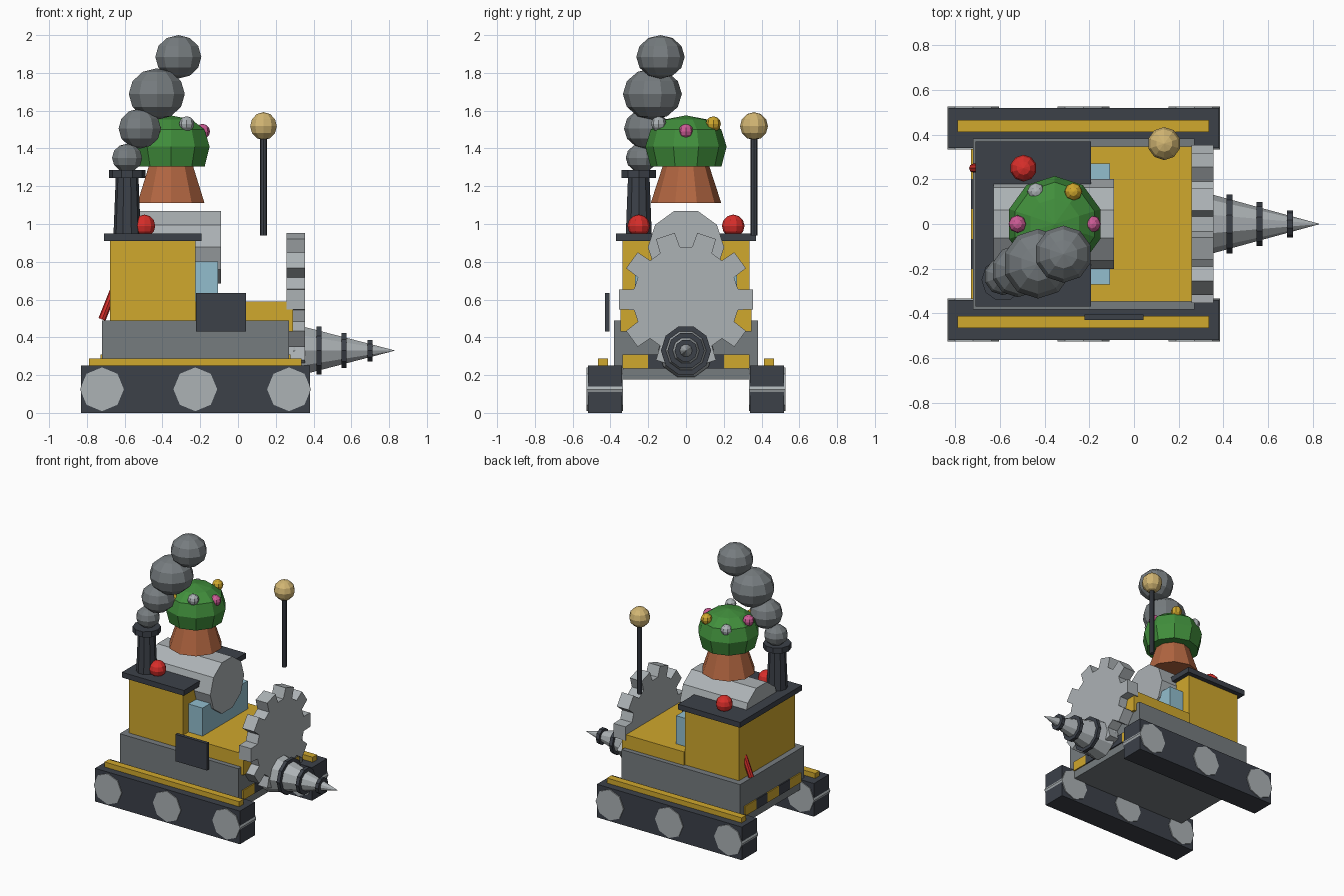
import bpy, bmesh, math
from mathutils import Matrix, Vector

if "Cube" in bpy.data.objects:
    bpy.data.objects.remove(bpy.data.objects["Cube"])


def srgb(r, g, b):
    lin = [(c / 255 / 12.92) if c < 10 else ((c / 255 + 0.055) / 1.055) ** 2.4 for c in (r, g, b)]
    return (*lin, 1.0)


COLOURS = {
    "dark": (60, 65, 73), "yellow": (208, 168, 45), "grey": (118, 124, 127),
    "light_grey": (172, 178, 181), "glass_blue": (146, 190, 206), "terracotta": (178, 102, 65),
    "green": (65, 143, 60), "red": (216, 46, 42), "tan": (210, 182, 115), "pink": (205, 92, 150),
}
MATS = {}
for key, rgb in COLOURS.items():
    MATS[key] = bpy.data.materials.new(key)
    MATS[key].diffuse_color = srgb(*rgb)

# Local z of a lathed part is turned onto the chosen world axis
AXES = {
    "z": Matrix.Identity(4),
    "x": Matrix(((0, 0, 1, 0), (1, 0, 0, 0), (0, 1, 0, 0), (0, 0, 0, 1))),
    "y": Matrix(((0, 1, 0, 0), (0, 0, 1, 0), (1, 0, 0, 0), (0, 0, 0, 1))),
}


def finish(name, bm, mat):
    bmesh.ops.recalc_face_normals(bm, faces=bm.faces)
    mesh = bpy.data.meshes.new(name)
    bm.to_mesh(mesh)
    bm.free()
    mesh.materials.append(MATS[mat])
    obj = bpy.data.objects.new(name, mesh)
    bpy.context.collection.objects.link(obj)
    return obj


def box(name, mat, x, y, z):
    bm = bmesh.new()
    bmesh.ops.create_cube(bm, size=1)
    for v in bm.verts:
        v.co = Vector([(a + b) / 2 + c * (b - a) for c, (a, b) in zip(v.co, (x, y, z))])
    return finish(name, bm, mat)


def lathe(name, mat, centre, profile, sides=10, axis="z", turn=0.0, matrix=None):
    """Revolve (radius, height) points into a flat-sided closed solid."""
    bm = bmesh.new()
    rings = []
    for r, h in profile:
        n = sides if r > 0 else 1
        rings.append([bm.verts.new((r * math.cos(turn + math.tau * i / sides),
                                    r * math.sin(turn + math.tau * i / sides), h)) for i in range(n)])
    for a, b in zip(rings, rings[1:]):
        for i in range(sides):
            quad = [a[i % len(a)], a[(i + 1) % len(a)], b[(i + 1) % len(b)], b[i % len(b)]]
            bm.faces.new(list(dict.fromkeys(quad)))
    for ring in (rings[0], rings[-1]):
        if len(ring) > 1:
            bm.faces.new(ring)
    bm.transform(Matrix.Translation(centre) @ (matrix or AXES[axis]))
    return finish(name, bm, mat)


def ball(name, mat, centre, r, rz=None, segments=10, rings=6):
    bm = bmesh.new()
    bmesh.ops.create_uvsphere(bm, u_segments=segments, v_segments=rings, radius=1)
    bm.transform(Matrix.Translation(centre) @ Matrix.Diagonal((r, r, rz or r, 1)))
    return finish(name, bm, mat)


# Tracks, wheels and fender strips on both sides
for side, s in (("right", -1), ("left", 1)):
    def span(a, b):
        return tuple(sorted((s * a, s * b)))
    box(f"track_{side}", "dark", (-0.83, 0.38), span(0.34, 0.52), (0, 0.25))
    box(f"fender_strip_{side}", "yellow", (-0.79, 0.335), span(0.413, 0.465), (0.25, 0.288))
    for i, x in enumerate((-0.72, -0.226, 0.27)):
        lathe(f"wheel_{side}_{i + 1}", "light_grey", (x, s * 0.43, 0.125),
              [(0.116, -0.097), (0.116, 0.097)], sides=8, axis="y")

# Chassis, cab, hood, window and side plate
box("chassis", "grey", (-0.72, 0.27), (-0.382, 0.382), (0.177, 0.488))
box("cab", "yellow", (-0.677, -0.225), (-0.335, 0.335), (0.488, 0.91))
box("cab_roof", "dark", (-0.71, -0.193), (-0.37, 0.37), (0.91, 0.95))
box("hood", "yellow", (-0.225, 0.29), (-0.347, 0.347), (0.43, 0.59))
box("windscreen", "glass_blue", (-0.23, -0.107), (-0.27, 0.27), (0.55, 0.802))
box("side_plate", "dark", (-0.222, 0.043), (-0.43, -0.405), (0.432, 0.635))

# Hazard stripes at both ends of the chassis
for end, x in (("front", (0.27, 0.279)), ("rear", (-0.729, -0.72))):
    for i in range(5):
        y = -0.335 + 0.134 * i
        box(f"hazard_{end}_{i + 1}", "dark" if i % 2 else "yellow", x, (y, y + 0.134), (0.235, 0.308))

# Boiler drum lying along the cab
lathe("boiler", "light_grey", (0, 0, 0.877), [(0.202, -0.63), (0.202, -0.09)], axis="x")

# Toothed cutting wheel
bm = bmesh.new()
outline = []
for i in range(10):
    a = math.tau * i / 10
    for r, w in ((0.275, -0.055), (0.354, -0.052), (0.354, 0.052), (0.275, 0.055)):
        outline.append((r * math.cos(a) - w * math.sin(a), r * math.sin(a) + w * math.cos(a)))
face = bm.faces.new([bm.verts.new((0.258, y, 0.6 + z)) for y, z in outline])
new = bmesh.ops.extrude_face_region(bm, geom=[face])["geom"]
bmesh.ops.translate(bm, vec=(0.098, 0, 0), verts=[g for g in new if isinstance(g, bmesh.types.BMVert)])
finish("cutting_wheel", bm, "light_grey")

# Drill cone with three dark rings
lathe("drill_cone", "light_grey", (0, 0, 0.33), [(0.147, 0.295), (0.0, 0.833)], axis="x")
for i, (x, r) in enumerate(((0.428, 0.133), (0.562, 0.098), (0.698, 0.06))):
    lathe(f"drill_ring_{i + 1}", "dark", (x, 0, 0.33), [(r, -0.013), (r, 0.013)], axis="x")

# Chimney with cap
lathe("chimney", "dark", (-0.587, -0.25, 0), [(0.072, 0.95), (0.06, 1.25)])
lathe("chimney_cap", "dark", (-0.587, -0.25, 0), [(0.096, 1.243), (0.096, 1.285)])

# Smoke puffs
for i, (x, y, z, r, rz) in enumerate((
        (-0.587, -0.235, 1.35, 0.084, 0.075), (-0.52, -0.21, 1.505, 0.118, 0.106),
        (-0.43, -0.178, 1.688, 0.156, 0.136), (-0.316, -0.135, 1.885, 0.128, 0.115))):
    ball(f"smoke_puff_{i + 1}", "grey", (x, y, z), r, rz)

# Flower pot trunk, bush and blossoms
BUSH = Vector((-0.355, 0, 0))
lathe("trunk", "terracotta", BUSH, [(0.187, 1.11), (0.122, 1.31)], turn=math.pi / 2)
lathe("bush", "green", BUSH, [(0.188, 1.305), (0.215, 1.41), (0.187, 1.5), (0.115, 1.553), (0, 1.575)],
      turn=math.pi / 2)
for i in range(6):
    a = math.tau * i / 6
    ball(f"blossom_{i + 1}", ("pink", "yellow", "light_grey")[i % 3],
         BUSH + Vector((0.167 * math.cos(a), 0.167 * math.sin(a), 1.53 if i % 2 else 1.49)),
         0.04, segments=8)

# Red beacons on the roof
for side, s in (("right", -1), ("left", 1)):
    ball(f"beacon_{side}", "red", (-0.495, s * 0.25, 0.99), 0.06)

# Lamp on a pole
lathe("lamp_pole", "dark", (0.135, 0.36, 0), [(0.018, 0.94), (0.018, 1.46)], sides=8)
ball("lamp_bulb", "tan", (0.135, 0.36, 1.518), 0.074)

# Rear lever, leaning against the cab
lean = Vector((0.06, 0, 0.15))
lathe("rear_lever", "red", (-0.72, 0.25, 0.495), [(0.02, 0), (0.02, lean.length)], sides=8,
      matrix=lean.to_track_quat("Z", "Y").to_matrix().to_4x4())

for m in bpy.data.materials:
    if m.users and not m.is_grease_pencil:
        m.use_nodes = True
        m.node_tree.nodes["Principled BSDF"].inputs["Base Color"].default_value = m.diffuse_color
